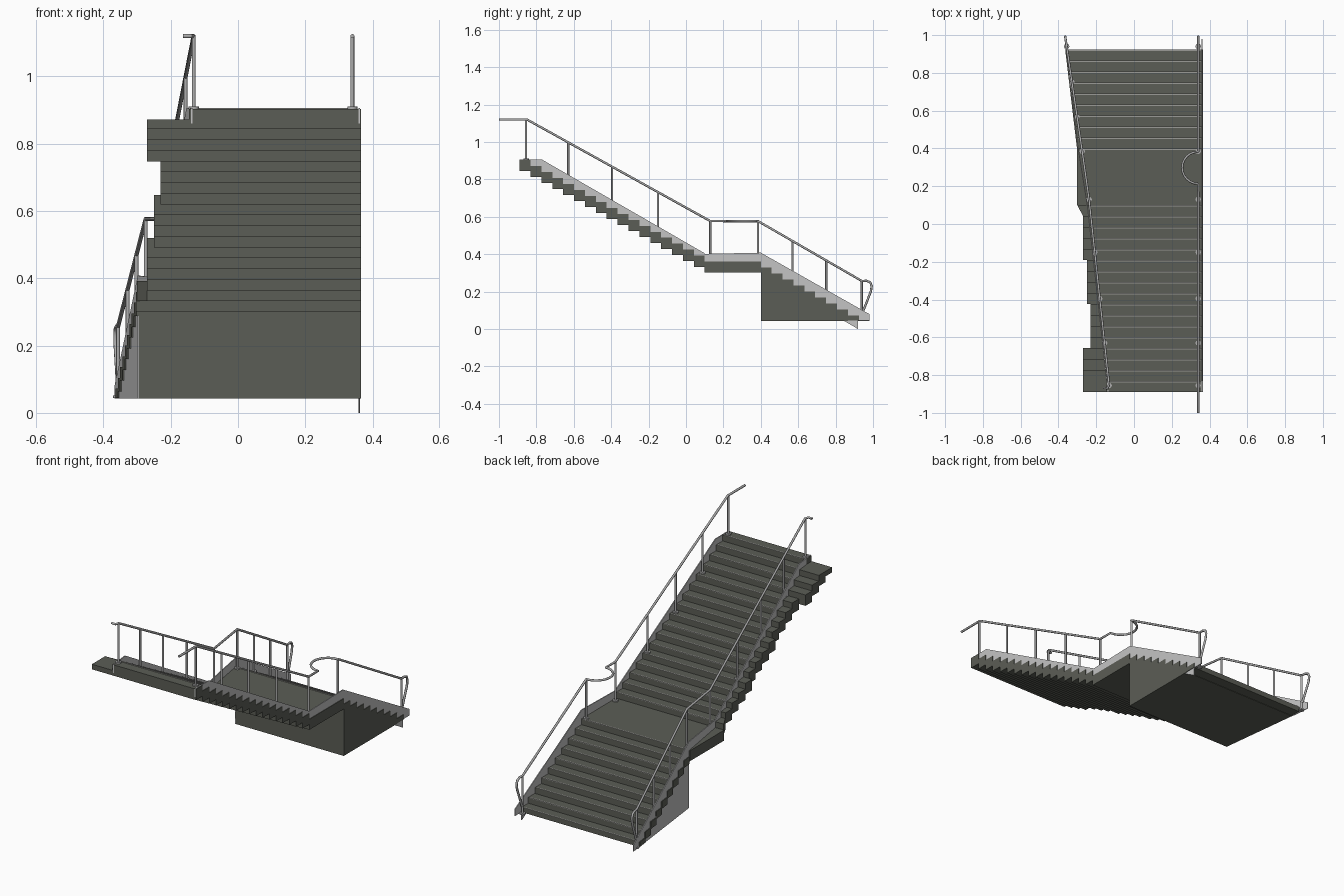
import bpy, bmesh, math

if "Cube" in bpy.data.objects:
    bpy.data.objects.remove(bpy.data.objects["Cube"])

RUN, RISE = 0.0582, 0.032
RIGHT = 0.366


def material(name, c):
    m = bpy.data.materials.new(name)
    m.diffuse_color = (*c, 1)
    m.use_nodes = True
    m.node_tree.nodes["Principled BSDF"].inputs["Base Color"].default_value = m.diffuse_color
    return m


DARK = material("dark_olive_concrete", (0.105, 0.11, 0.092))
LIGHT = material("light_grey_panel", (0.55, 0.55, 0.55))
METAL = material("grey_metal", (0.42, 0.42, 0.42))
STRIP = material("nosing_grey", (0.33, 0.33, 0.31))


def finish(bm, name, mat):
    bmesh.ops.recalc_face_normals(bm, faces=bm.faces)
    me = bpy.data.meshes.new(name)
    bm.to_mesh(me)
    bm.free()
    me.materials.append(mat)
    ob = bpy.data.objects.new(name, me)
    bpy.context.collection.objects.link(ob)
    return ob


def lerp(table, y):
    """Piecewise linear lookup, table sorted by y."""
    for (a, va), (b, vb) in zip(table, table[1:]):
        if y <= b:
            break
    return va + (vb - va) * (y - a) / (b - a)


def slab(bm, y0, y1, za, zb, xa, xb):
    """Six-sided block; za, zb = (bottom, top) and xa, xb = (left, right) at y0, y1."""
    v = [bm.verts.new((x, y, z)) for y, zz, xx in ((y0, za, xa), (y1, zb, xb))
         for x, z in ((xx[0], zz[0]), (xx[1], zz[0]), (xx[1], zz[1]), (xx[0], zz[1]))]
    for f in ((0, 1, 2, 3), (4, 5, 6, 7), (0, 1, 5, 4), (1, 2, 6, 5), (2, 3, 7, 6), (3, 0, 4, 7)):
        bm.faces.new([v[i] for i in f])


def left_panel(y):
    return lerp([(-0.89, -0.14), (0.1, -0.25), (0.4, -0.298), (0.98, -0.367)], y)


def left_rail(y):
    return lerp([(-0.87, -0.13), (0.13, -0.238), (0.39, -0.275), (0.95, -0.358)], y)


def right_rail(y):
    return 0.34


def tread_height(y):
    if y > 0.924:
        return 0.045
    if y > 0.4:
        return 0.36 - RISE * (int((y - 0.4) / RUN) + 1)
    if y > 0.1:
        return 0.36
    return 0.36 + RISE * min(17, int((0.1 - y) / RUN) + 1)


noses = bmesh.new()


def nosing(y, z):
    x = (left_panel(y) + 0.012, 0.352)
    slab(noses, y - 0.007, y, (z - 0.002, z + 0.002), (z - 0.002, z + 0.002), x, x)


# Upper flight: stepped slabs with uneven left ends
bm = bmesh.new()
for i in range(1, 18):
    y1, y0 = 0.1 - (i - 1) * RUN, 0.1 - i * RUN
    top = 0.36 + RISE * i
    xl = -0.27 if i < 6 or i > 13 else -0.25 if i < 10 else -0.23
    z = (top - 0.06, top)
    if i == 17:
        slab(bm, y0, y1, (z[0], top - RISE), (z[0], top - RISE), (xl, RIGHT), (xl, RIGHT))
        z, xl = (top - RISE, top), -0.145
    slab(bm, y0, y1, z, z, (xl, RIGHT), (-0.3 if i == 1 else xl, RIGHT))
    nosing(y1, top)
finish(bm, "upper_flight", DARK)

# Landing
bm = bmesh.new()
slab(bm, 0.1, 0.4, (0.302, 0.36), (0.302, 0.36), (-0.303, RIGHT), (-0.303, RIGHT))
nosing(0.4, 0.36)
finish(bm, "landing", DARK)

# Lower flight: treads overhang a solid base
bm = bmesh.new()
for k in range(1, 10):
    y0, y1 = 0.4 + (k - 1) * RUN, 0.4 + k * RUN
    top = 0.36 - RISE * k
    low = max(0.045, top - 0.04)
    a, b = left_panel(y0), left_panel(y1)
    slab(bm, y0, y1, (low, top), (low, top), (a - 0.004, RIGHT), (b - 0.004, RIGHT))
    if low > 0.045:
        slab(bm, y0, y1, (0.043, low), (0.043, low), (a + 0.003, RIGHT), (b + 0.003, RIGHT))
    nosing(y1, top)
finish(bm, "lower_flight", DARK)
finish(noses, "tread_nosings", STRIP)

# Thin side panels: (y0, y1, (bottom, top) at y0, (bottom, top) at y1)
upper = [(-0.89, -0.77, (0.86, 0.906), (0.835, 0.906)),
         (-0.77, 0.1, (0.835, 0.906), (0.345, 0.405)),
         (0.1, 0.4, (0.31, 0.402), (0.31, 0.408))]
lower_right = [(0.4, 0.92, (0.3, 0.408), (0.0, 0.114)),
               (0.92, 0.98, (0.045, 0.114), (0.045, 0.08))]
lower_left = [(0.4, 0.98, (0.043, 0.408), (0.043, 0.08))]
for name, parts, edge in (("right_side_panel", upper + lower_right, lambda y: 0.358),
                          ("left_side_panel", upper + lower_left, left_panel)):
    bm = bmesh.new()
    for y0, y1, za, zb in parts:
        a, b = edge(y0), edge(y1)
        slab(bm, y0, y1, za, zb, (a, a + 0.005), (b, b + 0.005))
    finish(bm, name, LIGHT)


def tube(name, pts, radius=0.0062):
    cu = bpy.data.curves.new(name, "CURVE")
    cu.dimensions = "3D"
    cu.bevel_depth = radius
    cu.bevel_resolution = 2
    cu.use_fill_caps = True
    sp = cu.splines.new("POLY")
    sp.points.add(len(pts) - 1)
    for p, co in zip(sp.points, pts):
        p.co = (*co, 1)
    tmp = bpy.data.objects.new(name + "_path", cu)
    bpy.context.collection.objects.link(tmp)
    dg = bpy.context.evaluated_depsgraph_get()
    me = bpy.data.meshes.new_from_object(tmp.evaluated_get(dg))
    bpy.data.objects.remove(tmp)
    me.materials.clear()
    me.materials.append(METAL)
    ob = bpy.data.objects.new(name, me)
    bpy.context.collection.objects.link(ob)
    bpy.context.view_layer.objects.active = ob
    ob.select_set(True)
    bpy.ops.object.shade_smooth_by_angle(angle=math.radians(50))
    ob.select_set(False)


RAIL_Z = [(-1.0, 1.12), (-0.85, 1.12), (0.13, 0.577), (0.385, 0.577), (0.94, 0.257)]
END_LOOP = [(0.965, 0.258), (0.985, 0.25), (0.993, 0.23), (0.988, 0.2), (0.945, 0.09)]

# Handrails: the left one hooks outward at the top, the right one bulges at the landing
bulge = [(0.34 - 0.085 * math.sin(t * math.pi / 12), 0.298 - 0.085 * math.cos(t * math.pi / 12), 0.577)
         for t in range(13)]
end = RAIL_Z[3:] + END_LOOP
left = [(-0.163, -0.868, 1.12), (-0.14, -0.87, 1.12)]
left += [(left_rail(y), y, z) for y, z in RAIL_Z[1:] + END_LOOP]
right = [(0.34, y, z) for y, z in RAIL_Z[:3]] + bulge + [(0.34, y, z) for y, z in end]
tube("left_handrail", left)
tube("right_handrail", right)

# Posts with round foot plates
shared = [-0.855, -0.63, -0.395, -0.15, 0.13, 0.385, 0.94]
for side, rail, ys in (("left", left_rail, shared + [0.57, 0.75]), ("right", right_rail, shared)):
    for n, y in enumerate(sorted(ys)):
        x, z = rail(y), tread_height(y)
        tube(f"{side}_post_{n}", [(x, y, z), (x, y, lerp(RAIL_Z, y))], 0.0058)
        tube(f"{side}_post_foot_{n}", [(x, y, z), (x, y, z + 0.007)], 0.015)
